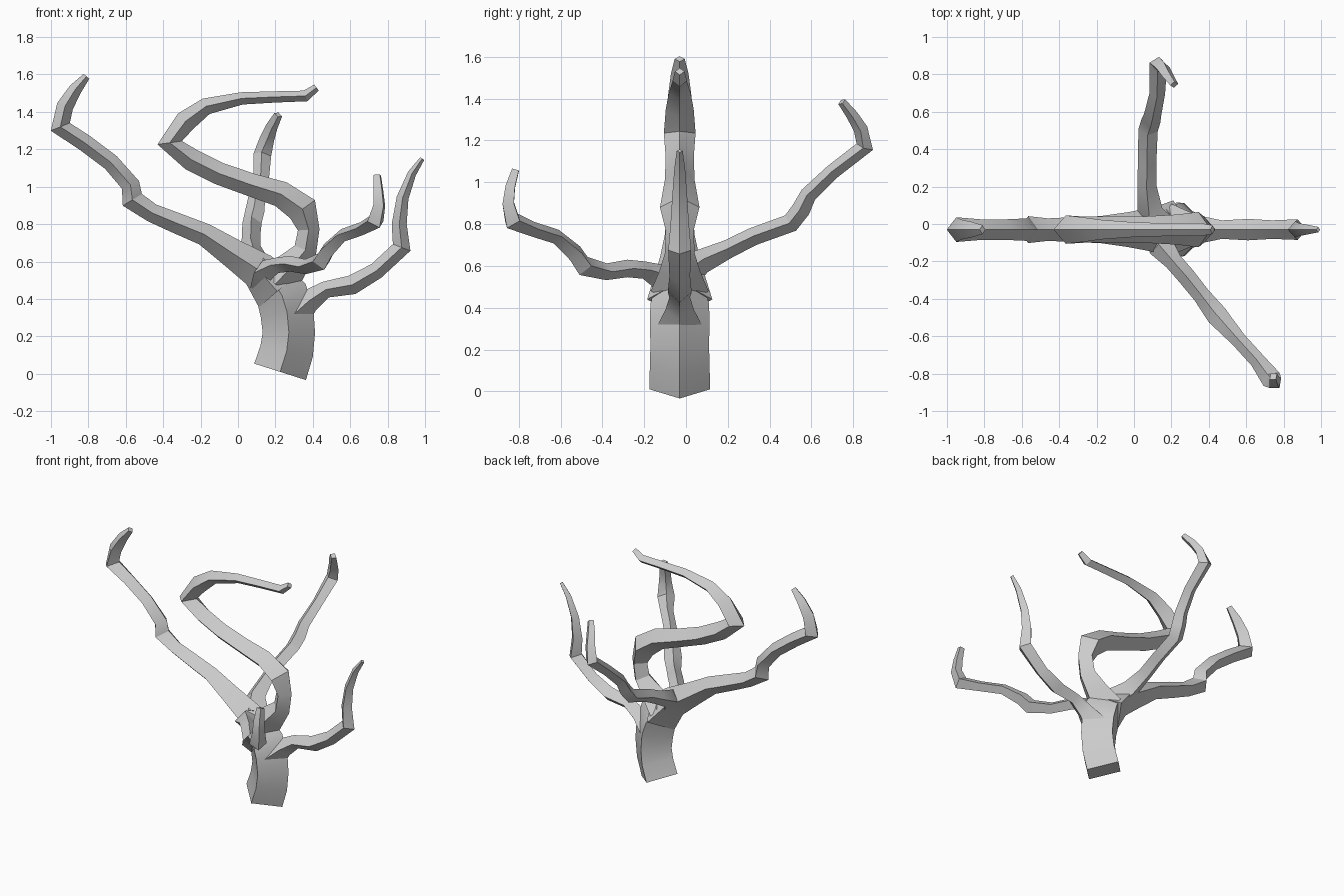
import bpy, bmesh
from mathutils import Vector


def limb(name, path, side, ratio=1.2):
    """Sweep a diamond section along (x, y, z, in-plane radius) points."""
    bm = bmesh.new()
    pts = [Vector(p[:3]) for p in path]
    side = Vector(side).normalized()
    rings = []
    for i, p in enumerate(pts):
        a = (p - pts[i - 1]).normalized() if i > 0 else Vector()
        b = (pts[i + 1] - p).normalized() if i < len(pts) - 1 else Vector()
        t = (a + b).normalized()
        up = side.cross(t).normalized()
        out = t.cross(up)
        r = path[i][3]
        rings.append([bm.verts.new(p + v) for v in
                      (up * r, out * r * ratio, -up * r, -out * r * ratio)])
    for lo, hi in zip(rings, rings[1:]):
        for k in range(4):
            bm.faces.new((lo[k], lo[(k + 1) % 4], hi[(k + 1) % 4], hi[k]))
    bm.faces.new(rings[0])
    bm.faces.new(rings[-1])
    bmesh.ops.recalc_face_normals(bm, faces=bm.faces)
    me = bpy.data.meshes.new(name)
    bm.to_mesh(me)
    bm.free()
    ob = bpy.data.objects.new(name, me)
    bpy.context.collection.objects.link(ob)
    bpy.context.view_layer.objects.active = ob
    bpy.ops.object.select_all(action='DESELECT')
    ob.select_set(True)
    bpy.ops.object.shade_smooth_by_angle()
    return ob


def flat(points, y=-0.03):
    return [(x, y, z, r) for x, z, r in points]


Y = (0, 1, 0)

# Trunk, bowed and leaning left at the top
limb("trunk", flat([(0.225, 0.01, 0.145), (0.26, 0.12, 0.143), (0.272, 0.22, 0.14),
                    (0.262, 0.33, 0.143), (0.235, 0.42, 0.14), (0.17, 0.52, 0.11)]), Y, 1.0)

# Left branch
limb("left_branch", flat([(0.21, 0.44, 0.13), (0.11, 0.555, 0.10), (-0.03, 0.645, 0.078),
                          (-0.18, 0.745, 0.06), (-0.34, 0.81, 0.055), (-0.46, 0.86, 0.05),
                          (-0.565, 0.93, 0.06), (-0.575, 1.01, 0.05), (-0.68, 1.13, 0.046),
                          (-0.82, 1.235, 0.046), (-0.95, 1.32, 0.055), (-0.925, 1.43, 0.045),
                          (-0.87, 1.52, 0.035), (-0.81, 1.59, 0.02)]), Y, 1.2)

# Central spiralling branch
limb("crown_branch", flat([(0.2, 0.48, 0.12), (0.29, 0.575, 0.085), (0.36, 0.66, 0.062),
                           (0.378, 0.77, 0.058), (0.345, 0.88, 0.082), (0.23, 0.96, 0.07),
                           (0.07, 1.01, 0.062), (-0.1, 1.07, 0.06), (-0.25, 1.145, 0.06),
                           (-0.365, 1.235, 0.066), (-0.28, 1.35, 0.058), (-0.17, 1.43, 0.045),
                           (0.02, 1.472, 0.033), (0.2, 1.48, 0.03), (0.36, 1.485, 0.03),
                           (0.42, 1.53, 0.02)]), Y, 1.15)

# Right branch
limb("right_branch", flat([(0.29, 0.31, 0.10), (0.38, 0.39, 0.062), (0.47, 0.45, 0.045),
                           (0.61, 0.475, 0.052), (0.74, 0.55, 0.045), (0.875, 0.675, 0.05),
                           (0.862, 0.8, 0.04), (0.88, 0.94, 0.032), (0.93, 1.07, 0.023),
                           (0.985, 1.15, 0.013)]), Y, 1.1)

# Back branch
limb("back_branch", [(0.15, -0.03, 0.54, 0.09), (0.085, 0.07, 0.62, 0.06),
                     (0.07, 0.2, 0.68, 0.045), (0.07, 0.32, 0.74, 0.043),
                     (0.075, 0.5, 0.805, 0.045), (0.09, 0.55, 0.87, 0.045),
                     (0.1, 0.585, 0.94, 0.04), (0.125, 0.7, 1.05, 0.036),
                     (0.13, 0.855, 1.17, 0.042), (0.155, 0.835, 1.255, 0.034),
                     (0.18, 0.795, 1.32, 0.028), (0.215, 0.745, 1.385, 0.02)],
     (1, -0.1, 0), 1.15)

# Front branch
limb("front_branch", [(0.16, -0.04, 0.5, 0.09), (0.15, -0.13, 0.55, 0.062),
                      (0.21, -0.2, 0.58, 0.042), (0.28, -0.28, 0.588, 0.042),
                      (0.36, -0.38, 0.572, 0.04), (0.445, -0.49, 0.6, 0.05),
                      (0.48, -0.53, 0.66, 0.045), (0.56, -0.62, 0.74, 0.036),
                      (0.66, -0.73, 0.775, 0.036), (0.735, -0.83, 0.815, 0.048),
                      (0.755, -0.85, 0.9, 0.036), (0.75, -0.84, 0.98, 0.03),
                      (0.745, -0.815, 1.06, 0.022)],
     (0.77, 0.64, 0), 1.15)
